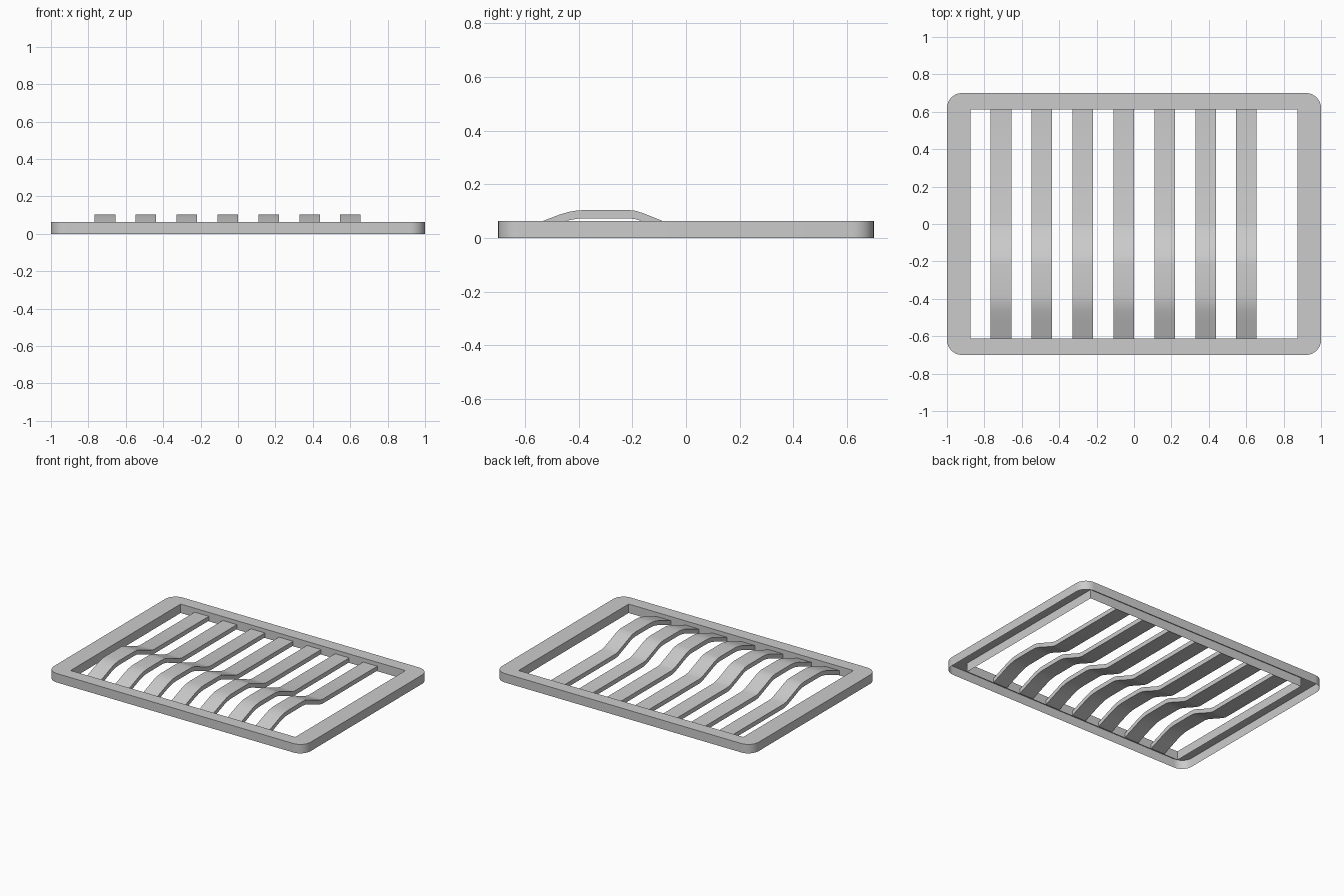
import bpy, bmesh, math

if "Cube" in bpy.data.objects:
    bpy.data.objects.remove(bpy.data.objects["Cube"])

H = 0.063              # frame height
OX, OY, R = 1.0, 0.7, 0.08
IX, IY = 0.875, 0.612  # opening half sizes
ARC = 8


def finish(bm, name, angle):
    me = bpy.data.meshes.new(name)
    bm.to_mesh(me)
    bm.free()
    ob = bpy.data.objects.new(name, me)
    bpy.context.collection.objects.link(ob)
    bpy.ops.object.select_all(action='DESELECT')
    ob.select_set(True)
    bpy.context.view_layer.objects.active = ob
    bpy.ops.object.shade_smooth_by_angle(angle=math.radians(angle))
    return ob


# Frame: top plate with outer and inner skirts, hollow underneath
def make_frame():
    bm = bmesh.new()
    corners = [(1, 1), (-1, 1), (-1, -1), (1, -1)]
    outer, inner = [], []
    for k, (sx, sy) in enumerate(corners):
        inner.append([bm.verts.new((sx * IX, sy * IY, z)) for z in (H, 0)])
        arc = []
        for i in range(ARC + 1):
            a = math.pi / 2 * (k + i / ARC)
            x = sx * (OX - R) + R * math.cos(a)
            y = sy * (OY - R) + R * math.sin(a)
            arc.append([bm.verts.new((x, y, z)) for z in (H, 0)])
        outer.append(arc)
    for k in range(4):
        n = (k + 1) % 4
        for p, q in zip(outer[k], outer[k][1:]):
            bm.faces.new((p[0], q[0], inner[k][0]))
        p, q = outer[k][-1], outer[n][0]
        bm.faces.new((p[0], q[0], inner[n][0], inner[k][0]))
        p, q = inner[k], inner[n]
        bm.faces.new((p[0], q[0], q[1], p[1]))
    ring = [p for arc in outer for p in arc]
    for p, q in zip(ring, ring[1:] + ring[:1]):
        bm.faces.new((p[0], p[1], q[1], q[0]))
    return finish(bm, "frame", 40)


# Slat: side profile (top line) with a hump near the front
TOP = [(-IY, 0.034), (-0.53, 0.065), (-0.47, 0.088), (-0.435, 0.098),
       (-0.405, 0.103), (-0.375, 0.1045), (-0.215, 0.1045), (-0.19, 0.102),
       (-0.16, 0.093), (-0.09, 0.065), (-0.03, 0.042), (0.0, 0.035), (IY, 0.035)]
THICK, WIDTH = 0.031, 0.11


def make_slat(i):
    x0 = -0.766 + 0.2187 * i
    bm = bmesh.new()
    rows = []
    for y, z in TOP:
        rows.append([bm.verts.new(c) for c in (
            (x0, y, z), (x0 + WIDTH, y, z),
            (x0 + WIDTH, y, z - THICK), (x0, y, z - THICK))])
    for a, b in zip(rows, rows[1:]):
        for j in range(4):
            m = (j + 1) % 4
            bm.faces.new((a[j], a[m], b[m], b[j]))
    bm.faces.new(rows[0])
    bm.faces.new(rows[-1])
    bmesh.ops.recalc_face_normals(bm, faces=bm.faces)
    return finish(bm, f"slat_{i + 1}", 40)


make_frame()
for i in range(7):
    make_slat(i)
